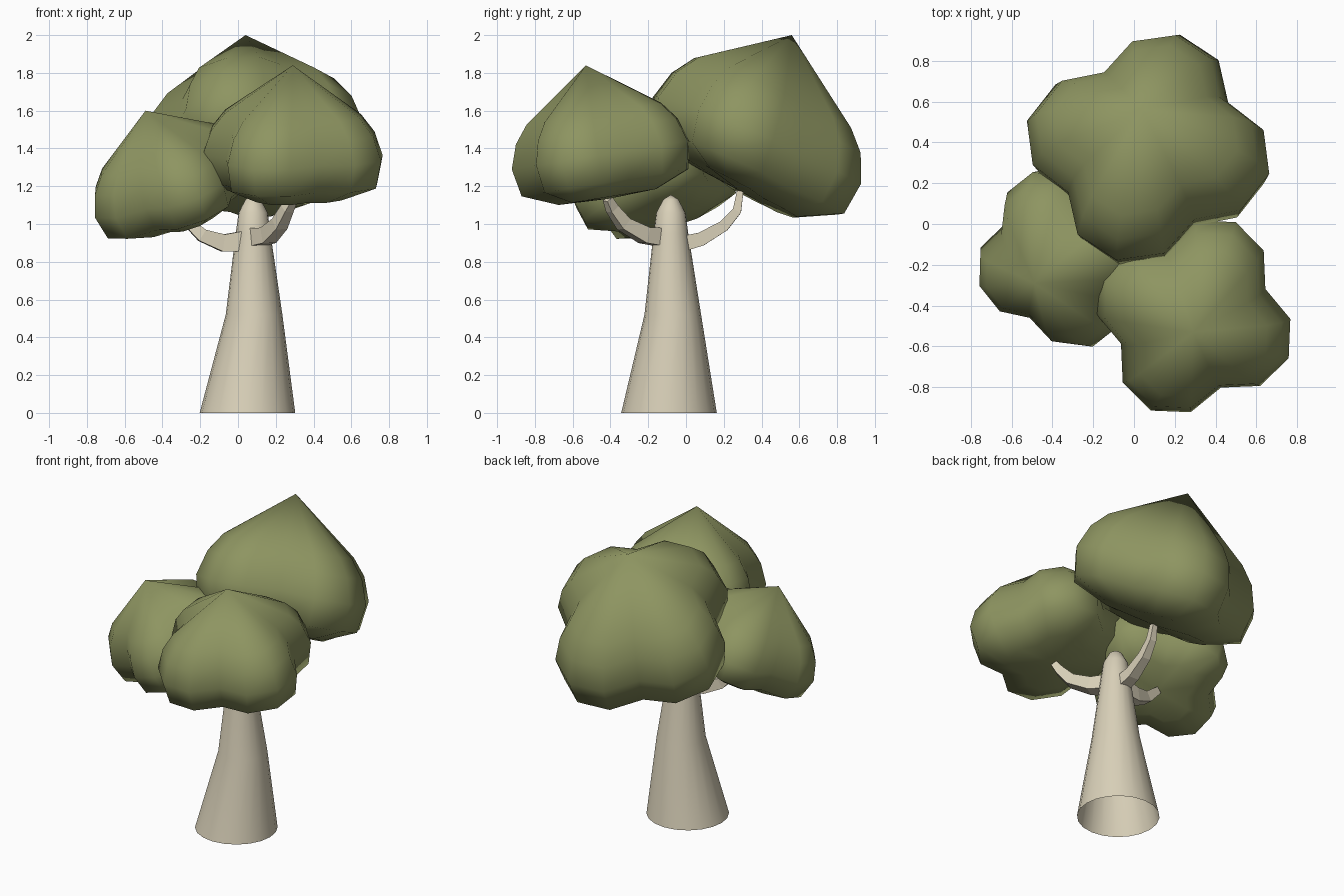
import bpy, bmesh, math
from mathutils import Vector, Matrix

cube = bpy.data.objects.get("Cube")
if cube:
    bpy.data.objects.remove(cube, do_unlink=True)


def material(name, rgb):
    m = bpy.data.materials.new(name)
    m.use_nodes = True
    m.diffuse_color = (*rgb, 1)
    bsdf = next(n for n in m.node_tree.nodes if n.type == "BSDF_PRINCIPLED")
    bsdf.inputs["Base Color"].default_value = (*rgb, 1)
    return m


leaf = material("olive leaf", (0.27, 0.30, 0.12))
bark = material("pale bark", (0.69, 0.63, 0.48))


def activate(obj):
    bpy.ops.object.select_all(action="DESELECT")
    obj.select_set(True)
    bpy.context.view_layer.objects.active = obj


def loft(name, rings, start, end, mat, sharp):
    """Skin a stack of rings; start and end are optional closing points."""
    bm = bmesh.new()
    loops = [[bm.verts.new(p) for p in ring] for ring in rings]
    n = len(loops[0])
    for a, b in zip(loops, loops[1:]):
        for i in range(n):
            j = (i + 1) % n
            bm.faces.new((a[i], a[j], b[j], b[i]))
    for point, loop in ((start, loops[0]), (end, loops[-1])):
        if point is not None:
            tip = bm.verts.new(point)
            for i in range(n):
                bm.faces.new((loop[i], loop[(i + 1) % n], tip))
    bmesh.ops.recalc_face_normals(bm, faces=bm.faces)
    mesh = bpy.data.meshes.new(name)
    bm.to_mesh(mesh)
    bm.free()
    mesh.materials.append(mat)
    obj = bpy.data.objects.new(name, mesh)
    bpy.context.collection.objects.link(obj)
    activate(obj)
    bpy.ops.object.shade_smooth_by_angle(angle=math.radians(sharp))


# Clump rings from the underside up: radius and height; one lobe's outline
PROFILE = ((0.55, -0.41), (0.94, -0.26), (1.0, 0.03), (0.91, 0.28), (0.76, 0.46))
LOBE = (1.0, 0.93, 0.74, 0.93)


def canopy(name, centre, apex, radius, phase, sag):
    """Four-lobed leaf clump leaning to its apex; sag drops the leaning side."""
    axis = Vector(apex) - Vector(centre)
    lean = math.atan2(axis.y, axis.x)
    turn = Vector((0, 0, 1)).rotation_difference(axis).to_matrix().to_4x4()
    place = Matrix.Translation(centre) @ turn
    rings = []
    for r, z in PROFILE:
        ring = []
        for i in range(16):
            a = math.radians(phase) + math.tau * i / 16
            reach = r * LOBE[i % 4]
            ring.append(place @ (radius * Vector((reach * math.cos(a), reach * math.sin(a),
                                                  z - sag * math.cos(a - lean)))))
        rings.append(ring)
    base = place @ Vector((0, 0, -0.43 * radius))
    loft(name, rings, base, Vector(apex), leaf, 65)
    return base


back_base = canopy("back_canopy", (0.07, 0.37, 1.425), (0.04, 0.56, 2.0), 0.615, 76, 0.09)
left_base = canopy("front_left_canopy", (0.29, -0.45, 1.35), (0.29, -0.53, 1.84), 0.512, 66, 0)
right_base = canopy("right_canopy", (-0.345, -0.17, 1.2), (-0.49, -0.29, 1.6), 0.458, 17, 0)

# Flared trunk, open underneath: centre x, centre y, height, radius
TRUNK = ((0.05, -0.09, 0, 0.253), (0.085, -0.07, 0.52, 0.15),
         (0.08, -0.08, 0.95, 0.092), (0.08, -0.08, 1.06, 0.077), (0.08, -0.08, 1.13, 0.04))
trunk_rings = [[(x + r * math.cos(math.tau * i / 20), y + r * math.sin(math.tau * i / 20), z)
                for i in range(20)] for x, y, z, r in TRUNK]
loft("trunk", trunk_rings, None, (0.08, -0.08, 1.155), bark, 60)


# Tapered four-sided branches that curve up into each clump
def branch(name, points, thick):
    curve = bpy.data.curves.new(name, "CURVE")
    curve.dimensions = "3D"
    curve.bevel_depth = thick
    curve.bevel_resolution = 0
    curve.use_fill_caps = True
    spline = curve.splines.new("POLY")
    spline.use_smooth = False
    spline.points.add(len(points) - 1)
    for i, (sp, p) in enumerate(zip(spline.points, points)):
        sp.co = (*p, 1)
        sp.radius = 1 - 0.6 * i / (len(points) - 1)
        sp.tilt = math.radians(45)
    curve.materials.append(bark)
    obj = bpy.data.objects.new(name, curve)
    bpy.context.collection.objects.link(obj)
    activate(obj)
    bpy.ops.object.convert(target="MESH")


branch("back_branch", [(0.08, -0.04, 0.89), (0.08, 0.08, 0.92), (0.085, 0.2, 0.99),
                       (0.09, 0.27, 1.07), back_base], 0.06)
branch("front_left_branch", [(0.09, -0.12, 0.93), (0.16, -0.22, 0.94), (0.22, -0.33, 1.0),
                             (0.26, -0.39, 1.08), left_base], 0.07)
branch("right_branch", [(0.05, -0.09, 0.91), (-0.08, -0.1, 0.9), (-0.19, -0.12, 0.94),
                        right_base], 0.08)
